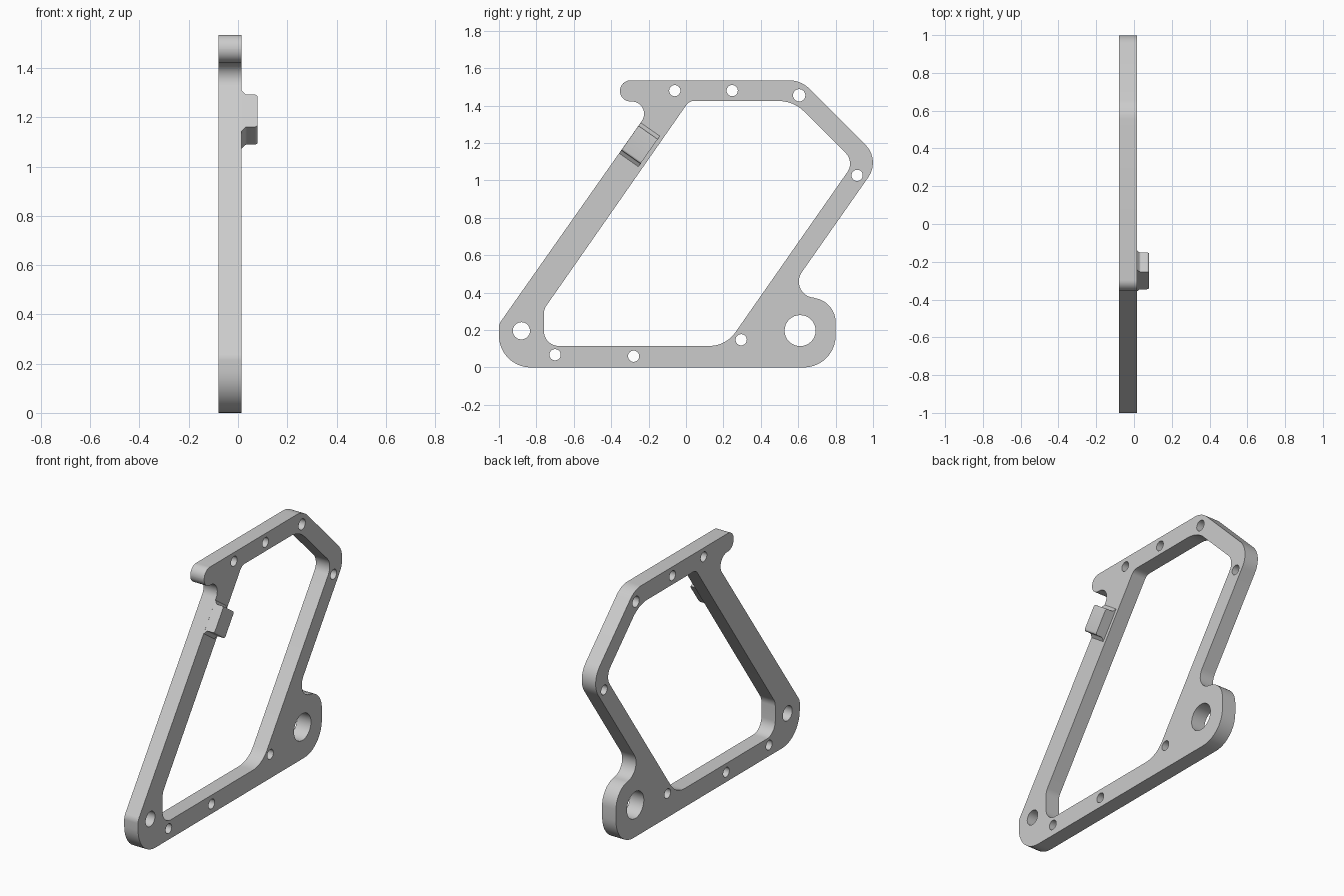
import bpy
import bmesh
from math import acos, cos, sin, tan, pi, radians
from mathutils import Matrix, Vector

if "Cube" in bpy.data.objects:
    bpy.data.objects.remove(bpy.data.objects["Cube"])

grey = bpy.data.materials.new("plain grey")
grey.use_nodes = True
grey.diffuse_color = (0.6, 0.6, 0.6, 1)
grey.node_tree.nodes["Principled BSDF"].inputs["Base Color"].default_value = (0.6, 0.6, 0.6, 1)


def rounded(corners, steps=10):
    """Closed outline through (a, b, radius) corners, each filleted by its radius."""
    points = []
    for i, (a, b, r) in enumerate(corners):
        p = Vector((a, b))
        if r == 0:
            points.append(p)
            continue
        to_prev = (Vector(corners[i - 1][:2]) - p).normalized()
        to_next = (Vector(corners[(i + 1) % len(corners)][:2]) - p).normalized()
        half = acos(to_prev.dot(to_next)) / 2
        middle = p + (to_prev + to_next).normalized() * r / sin(half)
        start = p + to_prev * r / tan(half) - middle
        sweep = pi - 2 * half
        if to_prev.cross(to_next) > 0:
            sweep = -sweep
        for k in range(steps + 1):
            t = sweep * k / steps
            points.append(middle + Vector((start.x * cos(t) - start.y * sin(t),
                                           start.x * sin(t) + start.y * cos(t))))
    return points


def circle(a, b, r, sides=32):
    return [Vector((a + r * cos(2 * pi * k / sides), b + r * sin(2 * pi * k / sides)))
            for k in range(sides)]


def slab(name, loops, depth, axes, origin):
    """Fill the loops (inner ones become holes) and extrude them to the given depth."""
    curve = bpy.data.curves.new(name, 'CURVE')
    curve.dimensions = '2D'
    curve.fill_mode = 'BOTH'
    curve.extrude = depth / 2
    for loop in loops:
        spline = curve.splines.new('POLY')
        spline.points.add(len(loop) - 1)
        for point, co in zip(spline.points, loop):
            point.co = (co.x, co.y, 0, 1)
        spline.use_cyclic_u = True
    obj = bpy.data.objects.new(name, curve)
    bpy.context.collection.objects.link(obj)
    bpy.ops.object.select_all(action='DESELECT')
    obj.select_set(True)
    bpy.context.view_layer.objects.active = obj
    bpy.ops.object.convert(target='MESH')
    obj = bpy.context.view_layer.objects.active
    mesh = obj.data
    mesh.transform(Matrix.Translation(origin) @ Matrix(axes).transposed().to_4x4())
    bm = bmesh.new()
    bm.from_mesh(mesh)
    bmesh.ops.remove_doubles(bm, verts=bm.verts, dist=0.0001)
    bmesh.ops.recalc_face_normals(bm, faces=bm.faces)
    bm.to_mesh(mesh)
    bm.free()
    mesh.materials.clear()
    mesh.materials.append(grey)
    bpy.ops.object.shade_smooth_by_angle(angle=radians(30))
    return obj


# Frame plate: outer outline, window and bolt holes, as (y, z, radius)
outer = [(-1, 0, 0.17), (0.8, 0, 0.17), (0.8, 0.372, 0.13), (0.523, 0.372, 0.087),
         (1.04, 1.11, 0.135), (0.615, 1.535, 0.15), (-0.353, 1.535, 0.056),
         (-0.353, 1.422, 0.056), (-0.163, 1.422, 0.066), (-1, 0.232, 0.06)]
window = [(-0.76, 0.115, 0.08), (0.213, 0.115, 0.17), (0.901, 1.099, 0.08),
          (0.575, 1.425, 0.2), (0.017, 1.425, 0.05), (-0.76, 0.311, 0.08)]
holes = [(-0.88, 0.196, 0.046), (0.61, 0.197, 0.083), (-0.7, 0.068, 0.03),
         (-0.28, 0.06, 0.03), (0.295, 0.148, 0.03), (0.915, 1.027, 0.03),
         (0.605, 1.455, 0.033), (0.247, 1.48, 0.03), (-0.06, 1.48, 0.03)]
face, back, tip = 0.015, -0.08, 0.08
slab("frame_plate", [rounded(outer), rounded(window)] + [circle(*h) for h in holes],
     face - back, ((0, 1, 0), (0, 0, 1), (1, 0, 0)), Vector(((face + back) / 2, 0, 0)))

# Clip tab on the slanted bar: flared foot, block body, eased top edges
length, width, flare = 0.2, 0.125, 0.02
half_profile = [(0, -0.004, 0), (0, 0, 0), (flare, 0.016, 0.012), (flare, tip - face, 0.012)]
profile = half_profile + [(length - s, h, r) for s, h, r in reversed(half_profile)]
along = Vector((0, 0.574, 0.819)).normalized()
out = Vector((1, 0, 0))
across = along.cross(out)
foot = Vector((face, -0.357, 1.145))
slab("clip_tab", [rounded(profile, 5)], width, (along, out, across), foot + across * width / 2)
